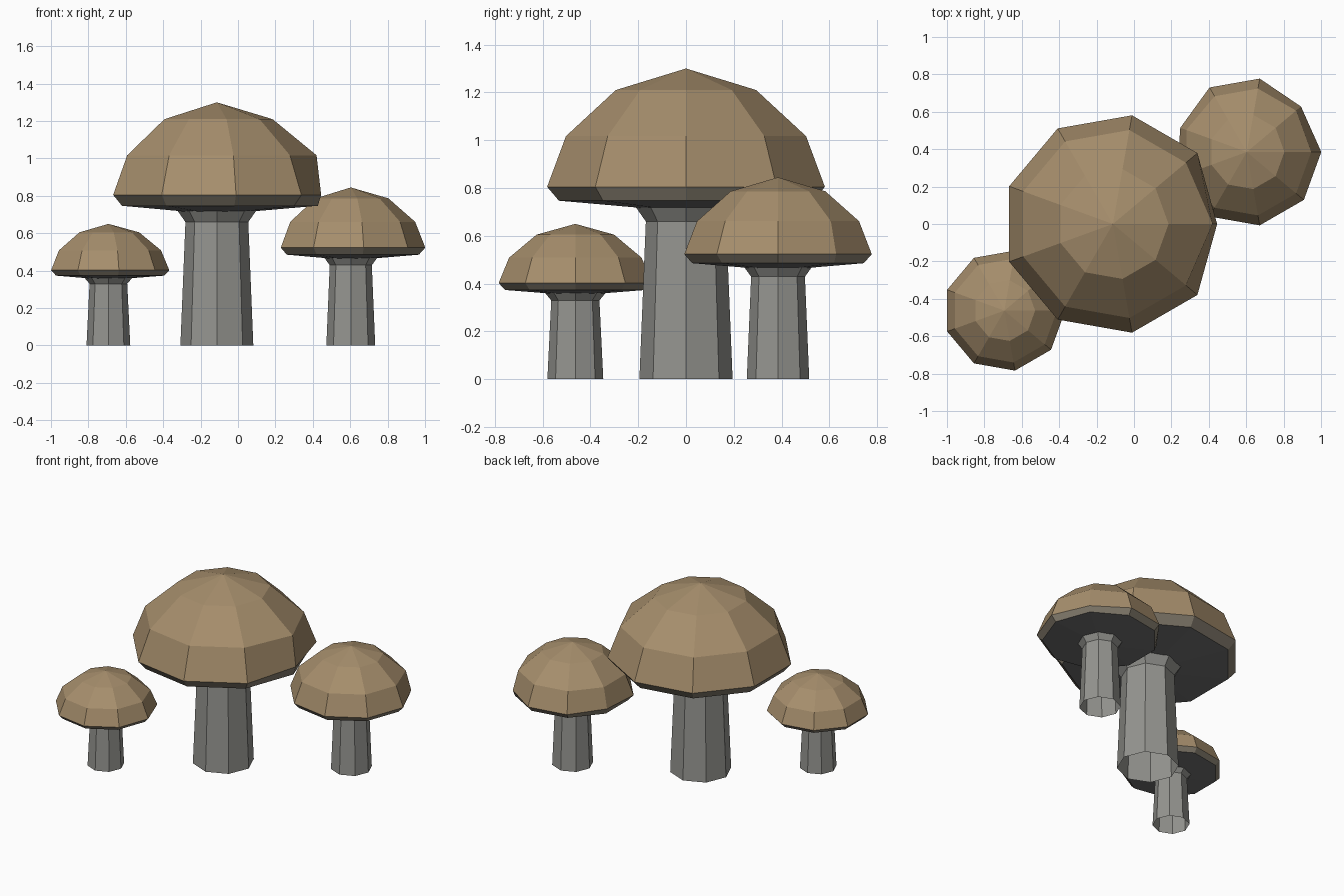
import bpy
from math import cos, sin, tau

if "Cube" in bpy.data.objects:
    bpy.data.objects.remove(bpy.data.objects["Cube"])


def material(name, rgb):
    m = bpy.data.materials.new(name)
    m.diffuse_color = (*rgb, 1)
    m.use_nodes = True
    m.node_tree.nodes["Principled BSDF"].inputs["Base Color"].default_value = m.diffuse_color
    return m


BROWN = material("cap_brown", (0.38, 0.27, 0.15))
LIP = material("lip_brown", (0.24, 0.21, 0.16))
GREY = material("stem_grey", (0.30, 0.30, 0.28))
GILL = material("gill_grey", (0.16, 0.16, 0.16))


def lathe(name, profile, sides, origin, mats, apex=None, dents=None, mat_of_band=None):
    """Flat-faced surface of revolution from (radius, height) rings, top to bottom."""
    dents = dents or {}
    verts, faces, bands = [], [], []
    for i, (r, z) in enumerate(profile):
        for k in range(sides):
            a, d = tau * k / sides, dents.get((i, k), 1)
            verts.append((r * d * cos(a), r * d * sin(a), z))
    for i in range(len(profile) - 1):
        for k in range(sides):
            n = (k + 1) % sides
            faces.append((i * sides + k, (i + 1) * sides + k,
                          (i + 1) * sides + n, i * sides + n))
            bands.append(i)
    if apex is not None:
        verts.append((0, 0, apex))
        for k in range(sides):
            faces.append((len(verts) - 1, k, (k + 1) % sides))
            bands.append(-1)
    mesh = bpy.data.meshes.new(name)
    mesh.from_pydata(verts, [], faces)
    for m in mats:
        mesh.materials.append(m)
    for poly, band in zip(mesh.polygons, bands):
        poly.material_index = (mat_of_band or {}).get(band, 0)
    obj = bpy.data.objects.new(name, mesh)
    obj.location = origin
    bpy.context.collection.objects.link(obj)
    return obj


# Profiles of the large mushroom; the others are scaled copies
CAP = [(0.298, 1.21), (0.51, 1.017), (0.59, 0.805), (0.54, 0.747)]
GILLS = [(0.54, 0.747), (0.17, 0.715)]
STEM = [(0.21, 0.72), (0.168, 0.66), (0.195, 0.0)]


def mushroom(name, x, y, width, stem_width, height, dents=None):
    def scaled(profile, w):
        return [(r * w, z * height) for r, z in profile]
    o = (x, y, 0)
    # domed cap with a darker turned-under lip
    lathe(name + "_cap", scaled(CAP, width), 9, o, [BROWN, LIP], 1.30 * height, dents, {2: 1})
    # shallow underside
    lathe(name + "_gills", scaled(GILLS, width), 9, o, [GILL])
    # eight-sided stem, flared at the top and open at the base
    lathe(name + "_stem", scaled(STEM, stem_width), 8, o, [GREY])


mushroom("large", -0.113, 0.0, 1.0, 1.0, 1.0, {(1, 0): 1.045, (2, 0): 0.945})
mushroom("medium", 0.603, 0.385, 0.675, 0.67, 0.65, {(2, 1): 0.95, (2, 4): 0.95})
mushroom("small", -0.693, -0.463, 0.552, 0.6, 0.5)
